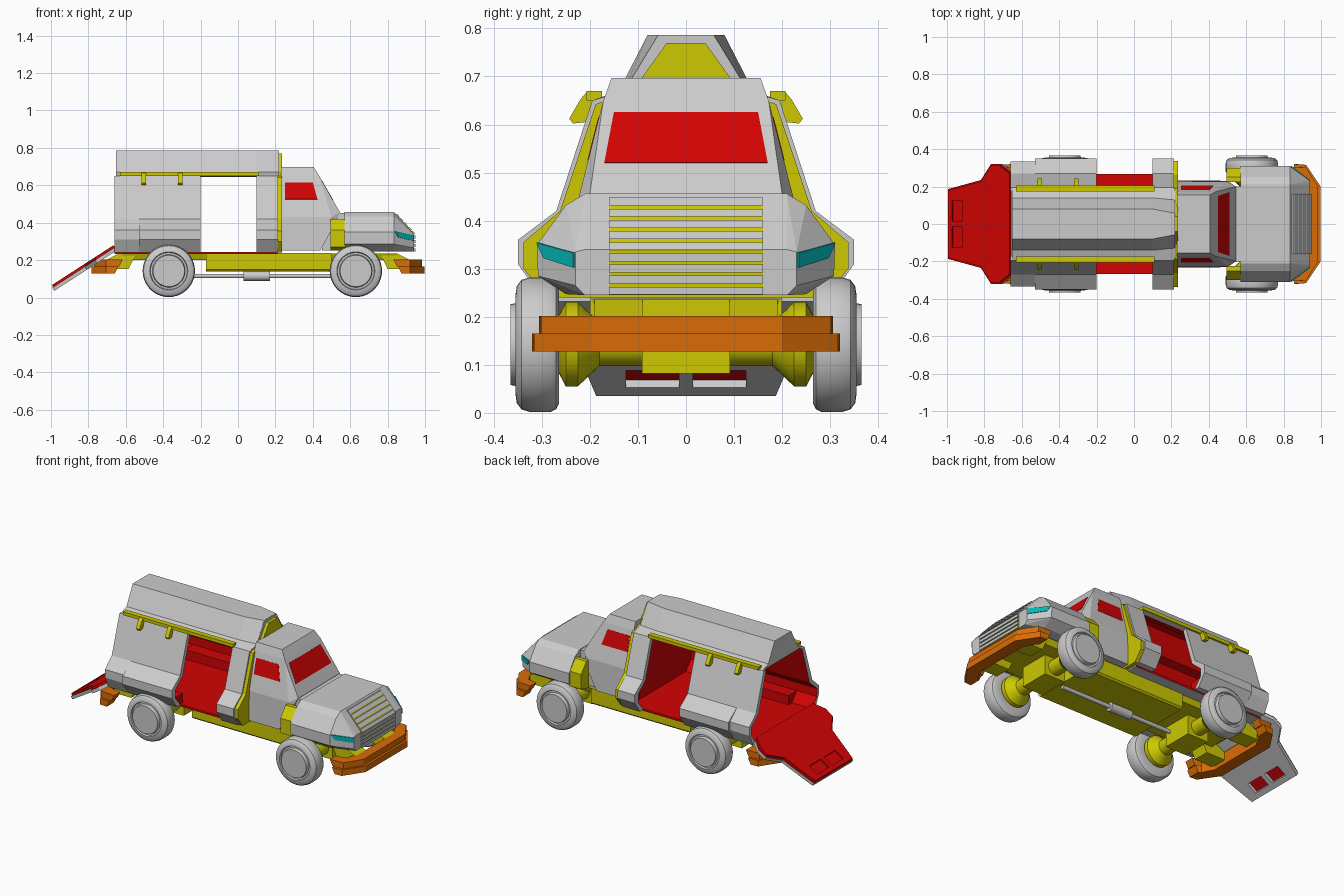
import bpy, bmesh, math
from mathutils import Vector

cube = bpy.data.objects.get("Cube")
if cube:
    bpy.data.objects.remove(cube, do_unlink=True)


def material(name, r, g, b):
    m = bpy.data.materials.new(name)
    m.use_nodes = True
    m.diffuse_color = (r, g, b, 1)
    m.node_tree.nodes["Principled BSDF"].inputs["Base Color"].default_value = (r, g, b, 1)
    return m


GREY = material("light grey", .6, .6, .6)
RED = material("red", .65, .001, .001)
YELLOW = material("yellow", .61, .58, .001)
ORANGE = material("orange", .7, .15, .002)
TEAL = material("teal", .001, .48, .48)


def finish(name, bm, mats, smooth=False):
    bmesh.ops.recalc_face_normals(bm, faces=bm.faces[:])
    me = bpy.data.meshes.new(name)
    bm.to_mesh(me)
    bm.free()
    for m in mats:
        me.materials.append(m)
    if smooth:
        me.shade_smooth()
        me.set_sharp_from_angle(angle=math.radians(32))
    ob = bpy.data.objects.new(name, me)
    bpy.context.collection.objects.link(ob)
    return ob


def loft(name, loop_a, loop_b, mats, accent=(), accent_a=False, accent_b=False):
    """Solid between two matching outlines; accent lists the sides using the second material."""
    bm = bmesh.new()
    a = [bm.verts.new(p) for p in loop_a]
    b = [bm.verts.new(p) for p in loop_b]
    bm.faces.new(a).material_index = int(accent_a)
    bm.faces.new(b).material_index = int(accent_b)
    for i in range(len(a)):
        j = (i + 1) % len(a)
        bm.faces.new((a[i], a[j], b[j], b[i])).material_index = int(i in accent)
    return finish(name, bm, mats)


def prism(name, pts, lo, hi, axis, mats, **kw):
    """Extrude a 2D outline along x, y or z."""
    def place(p, t):
        return {"x": (t, p[0], p[1]), "y": (p[0], t, p[1]), "z": (p[0], p[1], t)}[axis]
    return loft(name, [place(p, lo) for p in pts], [place(p, hi) for p in pts], mats, **kw)


def plate(name, pts, mats, out, depth=.0015):
    """Thin panel lying on a surface; out is a rough outward direction."""
    pts = [Vector(p) for p in pts]
    n = (pts[1] - pts[0]).cross(pts[2] - pts[0]).normalized()
    if n.dot(Vector(out)) < 0:
        n = -n
    return loft(name, [p - n * depth for p in pts], [p + n * depth for p in pts], mats)


def hull(name, half, mats):
    """Faceted convex block, symmetric about y = 0."""
    bm = bmesh.new()
    for x, y, z in half:
        for s in (1, -1):
            bm.verts.new((x, s * y, z))
    bmesh.ops.convex_hull(bm, input=bm.verts[:])
    loose = [v for v in bm.verts if not v.link_faces]
    bmesh.ops.delete(bm, geom=loose, context="VERTS")
    bmesh.ops.dissolve_limit(bm, angle_limit=.03, verts=bm.verts[:], edges=bm.edges[:])
    return finish(name, bm, mats)


def lathe(name, profile, centre, axis, mats, steps=32):
    """Spin (radius, distance along axis) points about x or y."""
    bm = bmesh.new()
    c = Vector(centre)
    vs = [bm.verts.new(c + Vector((d, 0, r) if axis == "x" else (0, d, r))) for r, d in profile]
    for p, q in zip(vs, vs[1:]):
        bm.edges.new((p, q))
    bmesh.ops.spin(bm, geom=bm.verts[:] + bm.edges[:], cent=c, dvec=(0, 0, 0), steps=steps,
                   axis=(1, 0, 0) if axis == "x" else (0, 1, 0), angle=2 * math.pi)
    bmesh.ops.remove_doubles(bm, verts=bm.verts[:], dist=.0005)
    return finish(name, bm, mats, smooth=True)


def sym(half):
    return half + [(-y, z) for y, z in reversed(half)]


def rect(a, b, c, d):
    return [(a, c), (b, c), (b, d), (a, d)]


SIDES = ((1, "far"), (-1, "near"))


def roof_half(x, s, dy):
    """Half cross-section of the raised roof, drawn in by dy."""
    pts = [(0, .786), (.08 - dy, .786), (.14 - dy / 2, .67), (.195, .65),
           (.172, .645), (.122 - dy / 2, .655), (.07 - dy, .772), (0, .772)]
    return [(x, s * y, z) for y, z in pts]


# Cargo body: side walls with red linings and an open doorway on each side
for s, side in SIDES:
    for part, x0, x1, w in (("rear_corner", -.66, -.53, .335), ("rear_wall", -.53, -.2, .35),
                            ("front_wall", .1, .215, .35)):
        wall = [(.195, .65), (.27, .42), (w, .36), (w, .31), (.3, .24),
                (.265, .24), (.315, .3), (.315, .35), (.245, .41), (.172, .645)]
        prism(f"{side}_{part}", [(s * y, z) for y, z in wall], x0, x1, "x",
              [GREY, RED], accent=range(5, 9))
    arch = [(.235, .242), (.285, .242), (.318, .3), (.235, .3)]
    prism(f"{side}_wheel_arch", [(s * y, z) for y, z in arch], -.525, -.205, "x", [RED])

    # Roof half, narrowing towards the cab
    loft(f"{side}_roof", roof_half(-.65, s, 0), roof_half(.1, s, 0), [GREY, RED],
         accent=(4, 5, 6))
    loft(f"{side}_roof_front", roof_half(.1, s, 0), roof_half(.215, s, .022), [GREY, RED],
         accent=(4, 5, 6))

    # Sliding door rail and its brackets
    prism(f"{side}_door_rail", rect(s * .175, s * .207, .65, .67), -.63, .11, "x", [YELLOW])
    arm = [(.18, .65), (.19, .668), (.207, .667), (.22, .652), (.243, .612), (.235, .602),
           (.208, .605)]
    for i, x in enumerate((-.505, -.31)):
        prism(f"{side}_rail_bracket_{i}", [(s * y, z) for y, z in arm], x - .012, x + .012,
              "x", [YELLOW])

# Roof end caps, floor and front bulkhead
prism("roof_rear_cap", sym([(.08, .786), (.14, .67), (.195, .65)]), -.652, -.635, "x",
      [GREY, RED], accent_b=True)
prism("roof_front_cap", sym([(.058, .785), (.129, .67), (.19, .65)]), .19, .218, "x",
      [GREY, RED], accent_a=True)
prism("cargo_floor", rect(-.267, .267, .232, .244), -.66, .21, "x", [GREY, RED],
      accent=(1, 2, 3))
bulkhead = [(.04, .77), (.11, .672), (.188, .642), (.262, .42), (.338, .355),
            (.338, .3), (.29, .24)]
prism("bulkhead", sym(bulkhead), .188, .236, "x", [YELLOW, RED], accent_a=True)

# Lowered tail ramp: grey shell, red inner panel, two recessed panes
hinge, along, up = Vector((-.66, 0, .27)), Vector((-.84, 0, -.543)), Vector((-.543, 0, .84))


def on_ramp(pts, h):
    return [hinge + along * s + up * h + Vector((0, y, 0)) for y, s in pts]


shell_shape = sym([(.28, 0), (.322, .065), (.322, .125), (.235, .19), (.187, .398)])
panel_shape = sym([(.27, 0), (.312, .065), (.312, .12), (.227, .185), (.18, .392)])
ramp_layers = (loft("tail_ramp_shell", on_ramp(shell_shape, -.022), on_ramp(shell_shape, -.002),
                    [GREY, RED], accent_b=True),
               loft("tail_ramp_panel", on_ramp(panel_shape, -.002), on_ramp(panel_shape, .011),
                    [RED]))
for s, side in SIDES:
    pane = rect(s * .015, s * .125, .3, .365)
    cutter = loft(f"{side}_pane_cutter", on_ramp(pane, -.05), on_ramp(pane, .05), [GREY])
    cutter.hide_render = True
    cutter.hide_viewport = True
    for layer in ramp_layers:
        cut = layer.modifiers.new("pane hole", "BOOLEAN")
        cut.operation, cut.object = "DIFFERENCE", cutter
    loft(f"{side}_ramp_pane", on_ramp(pane, -.004), on_ramp(pane, .001), [RED])

# Cab
hull("cab", [(.23, .155, .697), (.23, .172, .65), (.23, .228, .43), (.23, .232, .25),
             (.405, .155, .697), (.434, .172, .65), (.545, .2, .455), (.5, .228, .43),
             (.5, .23, .36), (.44, .232, .25)], [GREY])
hull("cab_base", [(x, .2, z) for x in (.45, .575) for z in (.25, .452)], [GREY])
plate("windscreen", [(.448, -.15, .625), (.448, .15, .625), (.508, .17, .52),
                     (.508, -.17, .52)], [RED], (1, 0, 1))
for s, side in SIDES:
    plate(f"{side}_cab_window", [(.25, s * .181, .615), (.4, s * .181, .615),
                                 (.425, s * .2038, .525), (.25, s * .2038, .525)],
          [RED], (0, s, 0))
    cowl = [(.225, .25), (.225, .42), (.25, .42), (.3, .36), (.3, .27)]
    prism(f"{side}_cowl", [(s * y, z) for y, z in cowl], .495, .575, "x", [YELLOW])

# Hood with chamfered nose and tucked-in lower edge
hood_side = ((.21, .456), (.25, .432), (.31, .35), (.308, .285), (.25, .247))
hull("hood", [(x, y, z) for x in (.57, .835) for y, z in hood_side]
     + [(.94, .21, .34), (.94, .23, .335), (.94, .23, .265), (.94, .21, .245)], [GREY])


# Grille backing and bars, following the nose
def nose(z):
    return .942 - max(0, z - .342) * .93


prism("grille_backing", [(.92, .245), (nose(0), .245), (nose(0), .342), (nose(.446), .446),
                         (.82, .44)], -.16, .16, "y", [YELLOW])
for i in range(9):
    z = .254 + i * .0232
    lo, hi = z - .0082, z + .0082
    bar = [(nose(lo) - .01, lo), (nose(lo) + .006, lo), (nose(hi) + .006, hi),
           (nose(hi) - .01, hi)]
    prism(f"grille_bar_{i}", bar, -.16, .16, "y", [GREY])
for s, side in SIDES:
    plate(f"{side}_headlight", [(.838, s * .308, .354), (.938, s * .2315, .333),
                                (.938, s * .2315, .302), (.856, s * .294, .322)],
          [TEAL], (1, s, 0), .004)

# Stepped bumpers with raked ends, and their mounts, front and back
for end in ("front", "rear"):
    for level, z0, z1, tip, g in (("lower", .128, .165, .862, 0),
                                  ("upper", .165, .202, .838, .014)):
        loops = []
        for z, rake in ((z0, .012), (z1, -.006)):
            t = tip + rake
            half = [(.998 - g, .2), (.92, .316 - g), (t, .32 - g), (t, .25), (.89, .24),
                    (.925, .17)]
            bar = half + [(x, -y) for x, y in reversed(half)]
            loops.append([(x if end == "front" else .215 - x, y, z) for x, y in bar])
        loft(f"{end}_bumper_{level}", *loops, [ORANGE])
    mount = [(.76, .236), (.85, .236), (.93, .195), (.93, .152), (.8, .152)]
    for s, side in SIDES:
        prism(f"{side}_{end}_bumper_mount",
              [(x if end == "front" else .215 - x, z) for x, z in mount],
              s * .09, s * .19, "y", [YELLOW])

# Chassis
prism("chassis_tub", sym([(.2, .238), (.2, .15), (.19, .14)]), -.17, .5, "x", [YELLOW])
prism("chassis_frame", sym([(.195, .236), (.18, .2)]), -.62, .85, "x", [YELLOW])

# Axles and wheels
half_axle = [(.045, .18), (.088, .225), (.088, .25), (.05, .27), (0, .27)]
tyre = [(0, .265), (.085, .265), (.122, .264), (.134, .27), (.14, .282), (.14, .325),
        (.135, .342), (.122, .352), (.102, .355), (.098, .345), (.088, .345),
        (.084, .365), (0, .365)]
for end, x in (("rear", -.37), ("front", .63)):
    lathe(f"{end}_axle", [(r, -d) for r, d in reversed(half_axle)] + half_axle,
          (x, 0, .143), "y", [YELLOW], 24)
    prism(f"{end}_differential", rect(x - .07, x + .07, .082, .205), -.092, .092, "y", [YELLOW])
    for s, side in SIDES:
        lathe(f"{side}_{end}_wheel", [(r, s * d) for r, d in tyre], (x, 0, .142), "y",
              [GREY], 40)

# Exhaust pipe and silencer
for part, r, x0, x1 in (("exhaust_pipe", .012, -.25, .5), ("silencer", .026, .03, .17)):
    lathe(part, [(0, x0), (r, x0), (r, x1), (0, x1)], (0, 0, .115), "x", [GREY], 16)
